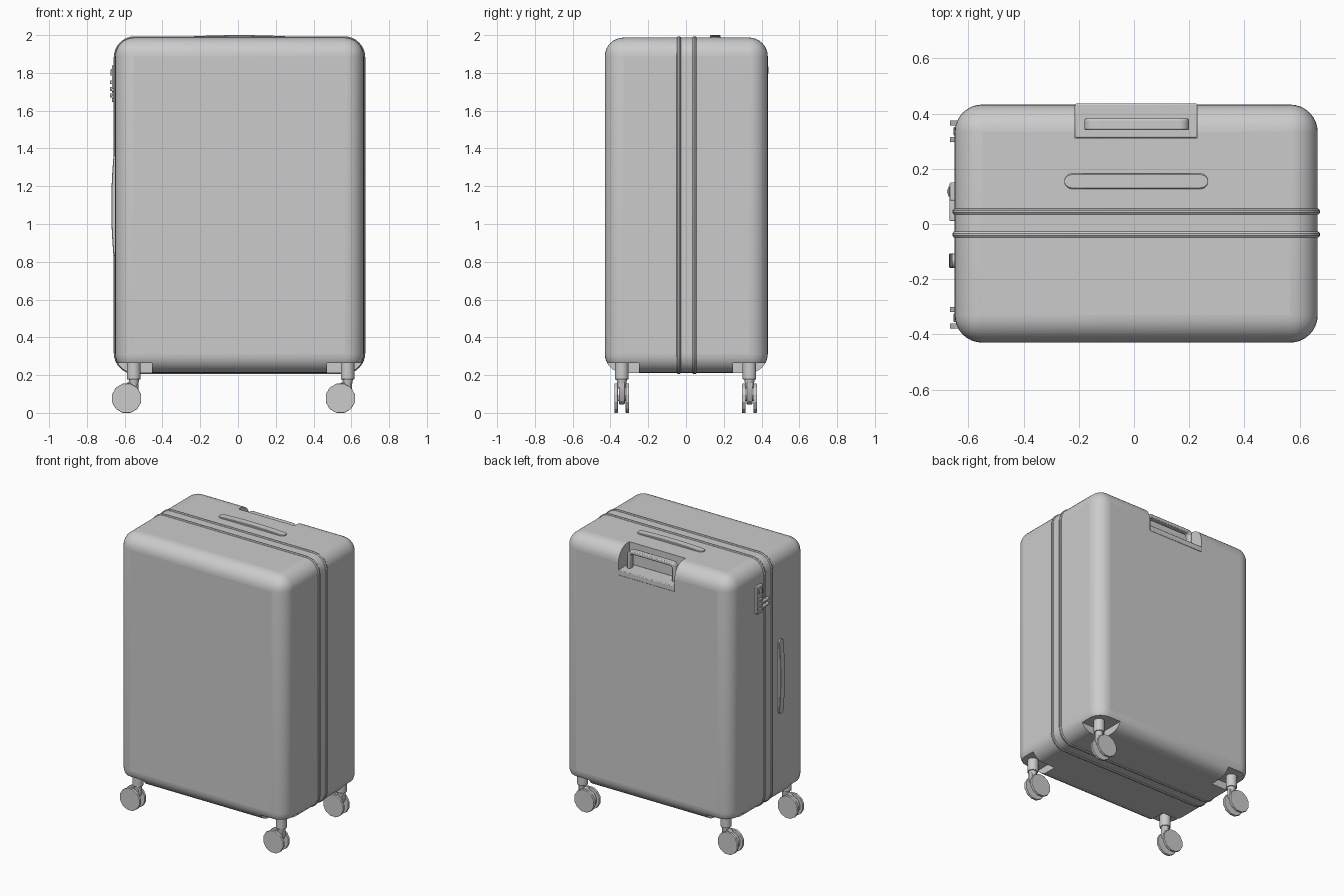
import bpy, bmesh, math
from mathutils import Matrix, Vector

if "Cube" in bpy.data.objects:
    bpy.data.objects.remove(bpy.data.objects["Cube"])

CX = 0.008  # shell centre in x


def finish(name, bm, bevel=0, seg=2, smooth=True):
    bmesh.ops.recalc_face_normals(bm, faces=bm.faces)
    me = bpy.data.meshes.new(name)
    bm.to_mesh(me)
    bm.free()
    ob = bpy.data.objects.new(name, me)
    bpy.context.collection.objects.link(ob)
    if bevel:
        m = ob.modifiers.new("bevel", 'BEVEL')
        m.width, m.segments, m.limit_method = bevel, seg, 'ANGLE'
    if smooth:
        shade(ob)
    return ob


def activate(ob):
    bpy.ops.object.select_all(action='DESELECT')
    ob.select_set(True)
    bpy.context.view_layer.objects.active = ob


def shade(ob):
    activate(ob)
    bpy.ops.object.shade_smooth_by_angle(angle=math.radians(35))


def add_box(bm, lo, hi):
    lo, hi = Vector(lo), Vector(hi)
    mat = Matrix.Translation((lo + hi) / 2) @ Matrix.Diagonal((*(hi - lo), 1))
    bmesh.ops.create_cube(bm, size=1, matrix=mat)


def box(name, lo, hi, bevel=0, seg=2):
    bm = bmesh.new()
    add_box(bm, lo, hi)
    return finish(name, bm, bevel, seg)


def cyl(name, loc, r1, r2, depth, axis='Z', seg=24, bevel=0, smooth=True):
    bm = bmesh.new()
    rot = Matrix.Rotation(math.pi / 2, 4, 'X') if axis == 'Y' else Matrix()
    mat = Matrix.Translation(loc) @ rot @ Matrix.Rotation(math.pi / seg, 4, 'Z')
    bmesh.ops.create_cone(bm, cap_ends=True, segments=seg, radius1=r1,
                          radius2=r2, depth=depth, matrix=mat)
    return finish(name, bm, bevel, 2, smooth)


def prism_y(name, pts, y0, y1, bevel=0):
    bm = bmesh.new()
    f = bm.faces.new([bm.verts.new((x, y0, z)) for x, z in pts])
    ext = bmesh.ops.extrude_face_region(bm, geom=[f])
    vs = [v for v in ext['geom'] if isinstance(v, bmesh.types.BMVert)]
    bmesh.ops.translate(bm, verts=vs, vec=(0, y1 - y0, 0))
    return finish(name, bm, bevel)


def arc(cx, cz, r, a0, a1, n=6):
    return [(cx + r * math.cos(math.radians(a0 + (a1 - a0) * i / n)),
             cz + r * math.sin(math.radians(a0 + (a1 - a0) * i / n))) for i in range(n + 1)]


def strap(name, length, width, edge, rise, mat):
    # round-ended arched grip, local x along its length, local z outward
    h, r = length / 2, width / 2
    end = [(-h + r * (1 - math.cos(k * math.pi / 12))) for k in range(7)]
    us = end + [(-h + r) * (1 - k / 6) for k in range(1, 6)] + [0]
    us += [-u for u in reversed(us[:-1])]
    bm, rings = bmesh.new(), []
    for u in us:
        d = min(h - abs(u), r)
        w = max(math.sqrt(max(r * r - (r - d) ** 2, 0)), 0.004)
        z = edge + rise * (1 - (u / h) ** 2)
        rings.append([bm.verts.new(mat @ Vector(p)) for p in
                      ((u, -w, -0.005), (u, w, -0.005), (u, w, z), (u, w * 0.85, z + 0.003),
                       (u, -w * 0.85, z + 0.003), (u, -w, z))])
    for a, b in zip(rings, rings[1:]):
        for i in range(6):
            bm.faces.new((a[i], a[i - 1], b[i - 1], b[i]))
    bm.faces.new(rings[0])
    bm.faces.new(rings[-1])
    return finish(name, bm)


# Shell: rounded box with caster pockets and a handle recess cut out
shell = box("shell", (CX - 0.658, -0.43, 0.212), (CX + 0.658, 0.433, 1.987), 0.1, 8)
bm = bmesh.new()
for x0, x1 in ((-0.8, -0.455), (0.47, 0.8)):
    for y0, y1 in ((-0.6, -0.25), (0.25, 0.6)):
        add_box(bm, (x0, y0, 0.1), (x1, y1, 0.265))
add_box(bm, (-0.213, 0.31, 1.80), (0.229, 0.6, 2.2))
cutter = finish("shell_cutter", bm, smooth=False)
cutter.hide_render = True
mod = shell.modifiers.new("cut", 'BOOLEAN')
mod.operation, mod.object, mod.solver = 'DIFFERENCE', cutter, 'EXACT'
activate(shell)
for m in list(shell.modifiers):
    bpy.ops.object.modifier_apply(modifier=m.name)
bpy.data.objects.remove(cutter)
shade(shell)

# Two rims either side of the zip
hw, z0, z1, r = 0.654, 0.217, 1.982, 0.1
loop = (arc(CX + hw - r, z1 - r, r, 0, 90, 8) + arc(CX - hw + r, z1 - r, r, 90, 180, 8)
        + arc(CX - hw + r, z0 + r, r, 180, 270, 8) + arc(CX + hw - r, z0 + r, r, 270, 360, 8))
for label, y in (("front", -0.038), ("back", 0.045)):
    cu = bpy.data.curves.new(label + "_rim", 'CURVE')
    cu.dimensions, cu.bevel_depth, cu.bevel_resolution = '3D', 0.0125, 3
    sp = cu.splines.new('POLY')
    sp.points.add(len(loop) - 1)
    for p, (x, z) in zip(sp.points, loop):
        p.co = (x, y, z, 1)
    sp.use_cyclic_u = True
    rim = bpy.data.objects.new(label + "_rim", cu)
    bpy.context.collection.objects.link(rim)
    activate(rim)
    bpy.ops.object.convert(target='MESH')
    shade(bpy.context.object)

# Telescopic handle in its tray
box("handle_tray", (-0.213, 0.312, 1.795), (0.229, 0.437, 1.835), 0.005)
outer = arc(0.165, 1.93, 0.035, 0, 90) + arc(-0.145, 1.93, 0.035, 90, 180)
inner = arc(-0.14, 1.925, 0.015, 180, 90) + arc(0.16, 1.925, 0.015, 90, 0)
prism_y("telescopic_handle", [(0.2, 1.82)] + outer + [(-0.18, 1.82), (-0.155, 1.82)]
        + inner + [(0.175, 1.82)], 0.34, 0.382, 0.006)

# Carry grips on top and on the left side
strap("top_grip", 0.52, 0.056, 0.003, 0.007, Matrix.Translation((0.008, 0.155, 1.987)))
strap("side_grip", 0.53, 0.052, 0.006, 0.012,
      Matrix.Translation((-0.65, -0.133, 1.095)) @ Matrix.Rotation(-math.pi / 2, 4, 'Y'))

# Combination lock with dials and zip pull
box("lock_plate", (-0.668, 0.085, 1.645), (-0.64, 0.15, 1.84), 0.004)
for i in range(3):
    cyl("lock_dial", (-0.661, 0.118, 1.68 + 0.035 * i), 0.017, 0.017, 0.02, seg=16)
box("lock_button", (-0.674, 0.1, 1.785), (-0.66, 0.136, 1.82), 0.003)
for z in (1.665, 1.70):
    box("zip_pull", (-0.669, 0.01, z), (-0.645, 0.10, z + 0.018), 0.005)

# Four twin-wheel casters, all trailing the same way
for x in (-0.552, 0.58):
    for y in (-0.34, 0.336):
        wx, wz = x - 0.038, 0.0773
        cyl("caster_socket", (x, y, 0.222), 0.036, 0.036, 0.09, bevel=0.003)
        cyl("caster_neck", (x + 0.001, y, 0.16), 0.02, 0.03, 0.06)
        prism_y("caster_fork", [(x + 0.024, 0.165), (x - 0.03, 0.165)]
                + arc(wx, wz, 0.064, 100, 200, 5)
                + [(wx, 0.045), (wx + 0.03, 0.06), (x + 0.024, 0.12)],
                y - 0.016, y + 0.016, 0.004)
        cyl("caster_axle", (wx, y, wz), 0.014, 0.014, 0.074, 'Y', 16)
        for s in (-1, 1):
            cyl("wheel", (wx, y + s * 0.03, wz), 0.08, 0.08, 0.019, 'Y', 12, 0.003, False)
